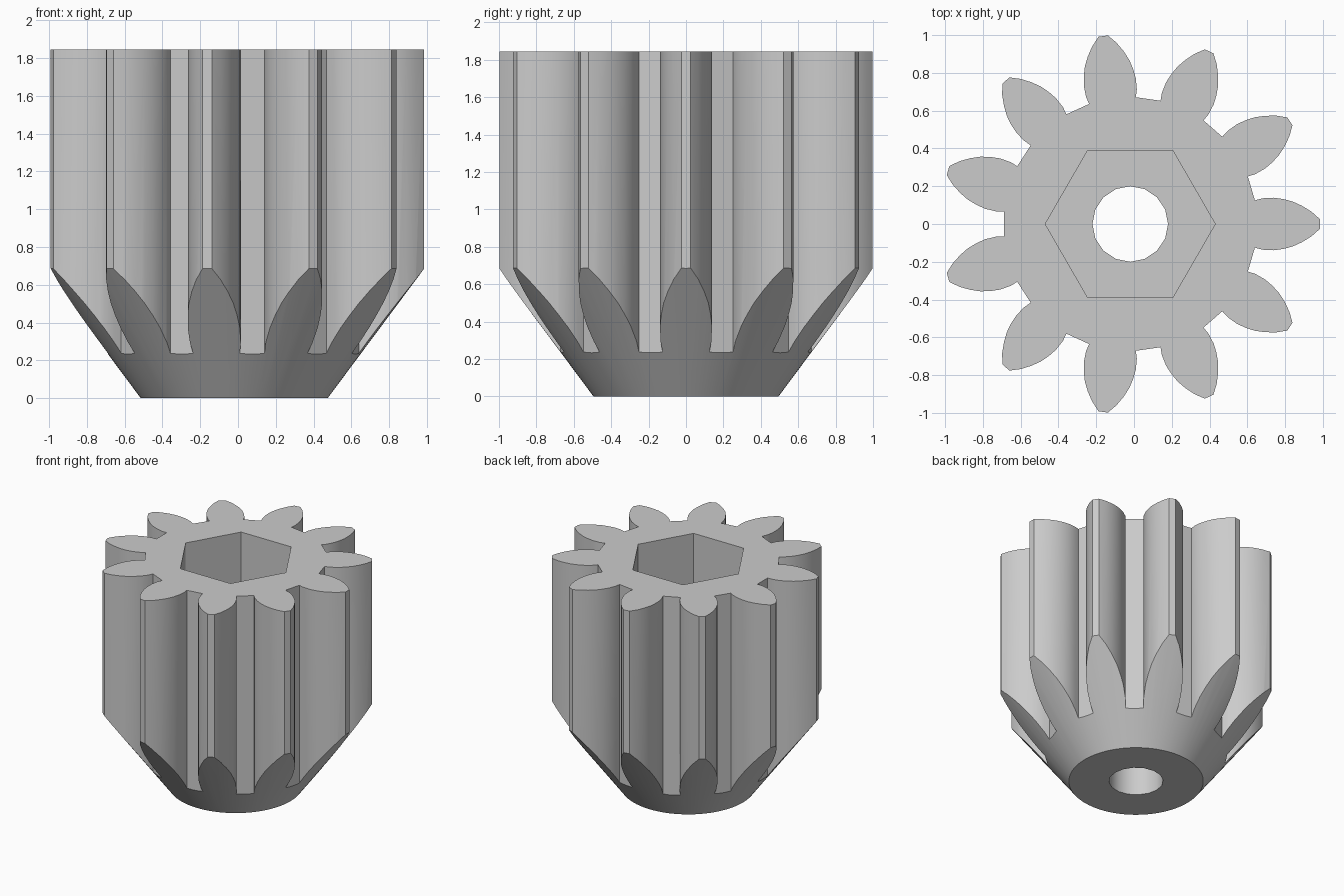
import bpy
import bmesh
from math import cos, sin, pi, radians

old = bpy.data.objects.get("Cube")
if old:
    bpy.data.objects.remove(old)

CENTRE_X = -0.02
TEETH = 11
HEIGHT = 1.845
ROOT_CONE, SLOPE = 0.495, 0.745   # bottom radius and radius gained per unit height

grey = bpy.data.materials.new("plain grey")
grey.use_nodes = True
grey.diffuse_color = (0.6, 0.6, 0.6, 1)
grey.node_tree.nodes["Principled BSDF"].inputs["Base Color"].default_value = (0.6, 0.6, 0.6, 1)


def loft(name, rings):
    """Closed solid through a stack of rings with equal point counts."""
    bm = bmesh.new()
    loops = [[bm.verts.new(p) for p in ring] for ring in rings]
    n = len(loops[0])
    bm.faces.new(loops[0][::-1])
    bm.faces.new(loops[-1])
    for low, high in zip(loops, loops[1:]):
        for i in range(n):
            j = (i + 1) % n
            bm.faces.new((low[i], low[j], high[j], high[i]))
    bmesh.ops.recalc_face_normals(bm, faces=bm.faces)
    mesh = bpy.data.meshes.new(name)
    bm.to_mesh(mesh)
    bm.free()
    mesh.materials.append(grey)
    obj = bpy.data.objects.new(name, mesh)
    obj.location.x = CENTRE_X
    bpy.context.collection.objects.link(obj)
    return obj


def circle(sides, radius, z):
    return [(radius * cos(2 * pi * i / sides), radius * sin(2 * pi * i / sides), z)
            for i in range(sides)]


# Toothed outline: one half flank (radial, lateral), mirrored and repeated
flank = [(0.66, 0.125), (0.70, 0.136), (0.76, 0.139), (0.81, 0.132), (0.86, 0.119),
         (0.91, 0.096), (0.96, 0.065), (1.005, 0.025)]
tooth = [(r, -w) for r, w in flank] + flank[::-1]
outline = []
for k in range(TEETH):
    a = 2 * pi * k / TEETH
    outline += [(r * cos(a) - w * sin(a), r * sin(a) + w * cos(a)) for r, w in tooth]
gear = loft("pinion_gear", [[(x, y, z) for x, y in outline] for z in (-0.1, HEIGHT)])

# Cutters: tapered envelope, hexagonal socket and round bore
envelope = loft("taper_cutter", [circle(96, ROOT_CONE, 0),
                                 circle(96, ROOT_CONE + SLOPE * 0.8, 0.8),
                                 circle(96, ROOT_CONE + SLOPE * 0.8, 2.1)])
socket = loft("socket_cutter", [circle(6, 0.45, z) for z in (0.8, 2.1)])
bore = loft("bore_cutter", [circle(16, 0.2, z) for z in (-0.3, 2.2)])

bpy.context.view_layer.objects.active = gear
for cutter, operation in ((envelope, 'INTERSECT'), (socket, 'DIFFERENCE'), (bore, 'DIFFERENCE')):
    mod = gear.modifiers.new(cutter.name, 'BOOLEAN')
    mod.operation = operation
    mod.solver = 'EXACT'
    mod.object = cutter
    bpy.ops.object.modifier_apply(modifier=mod.name)
    bpy.data.objects.remove(cutter)

# Smooth flanks and taper, crisp edges elsewhere
bpy.ops.object.select_all(action='DESELECT')
gear.select_set(True)
bpy.ops.object.shade_smooth_by_angle(angle=radians(30))
